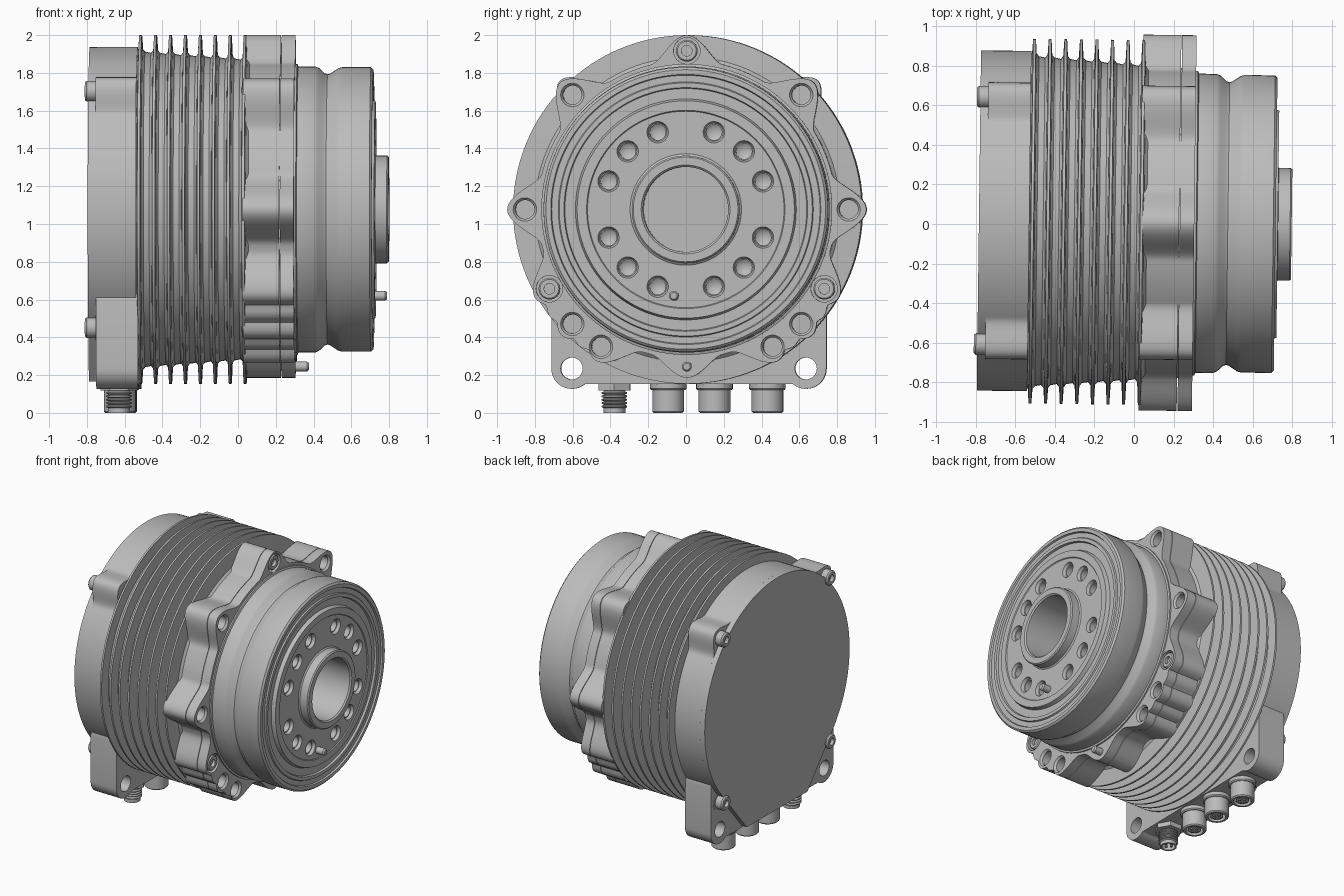
import bpy, bmesh
from math import sin, cos, pi, radians
from mathutils import Matrix, Vector

if "Cube" in bpy.data.objects:
    bpy.data.objects.remove(bpy.data.objects["Cube"])

C = 1.077  # height of the motor axis
parts = []

grey = bpy.data.materials.new("machined grey")
grey.use_nodes = True
grey.diffuse_color = (0.5, 0.5, 0.5, 1)
grey.node_tree.nodes["Principled BSDF"].inputs["Base Color"].default_value = (0.5, 0.5, 0.5, 1)


def finish(name, bm):
    bmesh.ops.recalc_face_normals(bm, faces=bm.faces)
    mesh = bpy.data.meshes.new(name)
    bm.to_mesh(mesh)
    bm.free()
    mesh.materials.append(grey)
    ob = bpy.data.objects.new(name, mesh)
    bpy.context.collection.objects.link(ob)
    parts.append(ob)
    return ob


def lathe(name, profile, places=((0, C),), seg=32, x=0, upright=False):
    """Spin (along, radius) points; one copy per place."""
    bm = bmesh.new()
    for a, b in places:
        if upright:
            origin, axis, out = Vector((a, b, 0)), Vector((0, 0, 1)), Vector((1, 0, 0))
        else:
            origin, axis, out = Vector((x, a, b)), Vector((1, 0, 0)), Vector((0, 0, 1))
        vs = [bm.verts.new(origin + axis * t + out * r) for t, r in profile]
        es = [bm.edges.new(p) for p in zip(vs, vs[1:])]
        bmesh.ops.spin(bm, geom=vs + es, cent=origin, axis=axis, angle=2 * pi, steps=seg)
    bmesh.ops.remove_doubles(bm, verts=bm.verts, dist=0.0002)
    return finish(name, bm)


def prism(name, outline, x0, x1):
    bm = bmesh.new()
    face = bm.faces.new([bm.verts.new((x0, y, z)) for y, z in outline])
    new = bmesh.ops.extrude_face_region(bm, geom=[face])["geom"]
    bmesh.ops.translate(bm, vec=(x1 - x0, 0, 0), verts=[v for v in new if isinstance(v, bmesh.types.BMVert)])
    return finish(name, bm)


def cut(target, cutter):
    mod = target.modifiers.new("holes", "BOOLEAN")
    mod.operation, mod.solver, mod.object = "DIFFERENCE", "EXACT", cutter
    bpy.context.view_layer.objects.active = target
    bpy.ops.object.modifier_apply(modifier=mod.name)


def drop(cutter):
    parts.remove(cutter)
    bpy.data.objects.remove(cutter)


def polar(r, *degrees):
    return [(r * cos(radians(d)), C + r * sin(radians(d))) for d in degrees]


def lobed(base, lobes, width=14, steps=360):
    """Round outline with smooth lobes given as (angle, peak radius)."""
    pts = []
    for i in range(steps):
        a, r = i * 360 / steps, base
        for centre, peak in lobes:
            t = max(0, 1 - abs((a - centre + 180) % 360 - 180) / width)
            r = max(r, base + (peak - base) * t * t * (3 - 2 * t))
        pts += polar(r, a)
    return pts


def both(*right):
    return [*right, *(180 - a for a in right)]


# Rear cover, its lower extension and upper screw lugs
rim = polar(0.861, *range(-40, 221, 2))
prism("rear_plate", rim + [(-0.36, 0.165), (0.36, 0.165)], -0.785, -0.74)
prism("rear_cover", lobed(0.861, [(45, 0.965), (135, 0.965)], 10), -0.745, -0.53)

# Mounting block with two ears
ear = [(0.62 + 0.108 * cos(radians(a)), 0.235 + 0.108 * sin(radians(a))) for a in range(-130, 1, 10)]
half = ear + [(0.728, 0.58), (0.72, 0.64), (0.69, 0.69)]
block = prism("mounting_block", half + [(-y, z) for y, z in reversed(half)], -0.742, -0.52)
holes = lathe("ear_cutter", [(-0.9, 0), (-0.9, 0.058), (-0.4, 0.058), (-0.4, 0)],
              [(0.62, 0.235), (-0.62, 0.235)])
cut(block, holes)
drop(holes)

# Rear cover screws with sockets
lathe("rear_screws", [(0.1, 0), (0.1, 0.038), (0.058, 0.038), (0.058, 0.055), (0.01, 0.055), (0, 0.046),
                      (0, 0.026), (0.025, 0.026), (0.025, 0)], polar(0.885, *both(45, -45)), x=-0.803)
lathe("rear_screw_seats", [(0, 0), (0, 0.07), (0.2, 0.07), (0.2, 0)],
      polar(0.885, *both(45, -45)), x=-0.745)

# Finned housing: tapering core with filleted fin roots
profile = [(-0.54, 0), (-0.54, 0.835)]
for i in range(8):
    x = -0.515 + i * 0.079
    root = 0.835 - i * 0.006
    profile += [(x - 0.024, root), (x - 0.012, root + 0.014), (x - 0.007, 0.923),
                (x + 0.007, 0.923), (x + 0.012, root + 0.014), (x + 0.024, root)]
lathe("finned_housing", profile + [(0.07, 0.785), (0.07, 0)], seg=128)

# Two-layer lobed flange with through holes and counterbores
lobes = [(90, 0.923), (-90, 0.891)]
for a, peak in ((0, 0.951), (45, 0.95), (-30, 0.93), (-38, 0.92), (-45, 0.94), (-52, 0.92), (-59, 0.935)):
    lobes += [(a, peak), (180 - a, peak)]
outline = lobed(0.79, lobes)
rear_flange = prism("rear_flange", outline, 0.035, 0.228)
front_flange = prism("front_flange", outline, 0.232, 0.305)
lathe("flange_seam", [(0.2, 0), (0.2, 0.785), (0.25, 0.785), (0.25, 0)], seg=96)
bolt_holes = lathe("bolt_cutter", [(-0.1, 0), (-0.1, 0.05), (0.29, 0.05), (0.315, 0.07), (0.315, 0)],
                   polar(0.857, *both(0, 45, -45, -58)))
screw_spots = polar(0.84, 90, -30, 210)
counterbores = lathe("counterbore_cutter", [(0.25, 0), (0.25, 0.07), (0.32, 0.07), (0.32, 0)], screw_spots)
for flange in (rear_flange, front_flange):
    cut(flange, bolt_holes)
cut(front_flange, counterbores)
drop(bolt_holes)
drop(counterbores)
lathe("flange_screws", [(0.24, 0), (0.24, 0.057), (0.295, 0.057), (0.303, 0.05), (0.303, 0.028),
                        (0.28, 0.028), (0.28, 0)], screw_spots)

# Output body: waisted drum, ringed face, hub with blind bore
body = lathe("output_body", [
    (0.25, 0), (0.25, 0.77), (0.315, 0.77), (0.32, 0.757), (0.41, 0.757), (0.43, 0.748), (0.46, 0.72),
    (0.475, 0.715), (0.49, 0.72), (0.53, 0.747), (0.55, 0.753), (0.705, 0.753), (0.717, 0.74),
    (0.717, 0.715), (0.705, 0.71), (0.705, 0.675), (0.715, 0.67), (0.715, 0.645), (0.7, 0.64),
    (0.7, 0.585), (0.728, 0.575), (0.728, 0.525), (0.722, 0.52), (0.722, 0.295), (0.73, 0.285),
    (0.79, 0.285), (0.798, 0.277), (0.798, 0.235), (0.788, 0.225), (0.45, 0.225), (0.45, 0)], seg=128)
face_holes = lathe("face_cutter", [(0.6, 0), (0.63, 0.042), (0.7, 0.042), (0.7, 0.048), (0.735, 0.062), (0.735, 0)],
                   polar(0.435, *[q + d for q in (45, 135, 225, 315) for d in (-25, 0, 25)]))
cut(body, face_holes)
drop(face_holes)

# Locating pins
for name, spot, x in (("face_pin", (-0.063, 0.62), 0.69), ("flange_pin", (0, 0.245), 0.275)):
    lathe(name, [(0, 0), (0, 0.026), (0.09, 0.026), (0.1, 0.018), (0.1, 0)], [spot], 20, x=x)

# Connector collars, sockets with contacts, and the threaded connector
X = -0.625
sockets = [(X, -0.11), (X, 0.135), (X, 0.415)]
lathe("socket_collars", [(0.3, 0), (0.3, 0.097), (0.128, 0.097), (0.12, 0.09), (0.12, 0)],
      sockets, upright=True)
lathe("sockets", [(0.2, 0), (0.2, 0.084), (0.008, 0.084), (0, 0.076), (0, 0.06), (0.05, 0.06),
                  (0.05, 0.045), (0.008, 0.045), (0.008, 0)], sockets, upright=True)
lathe("hex_collar", [(0.3, 0), (0.3, 0.097), (0.118, 0.097), (0.118, 0)], [(X, -0.395)], 6, upright=True)
thread = [(0.2, 0), (0.2, 0.055)]
for i in range(5):
    top = 0.115 - i * 0.018
    thread += [(top, 0.055), (top - 0.006, 0.068), (top - 0.012, 0.068)]
lathe("threaded_connector", thread + [(0.025, 0.058), (0, 0.058), (0, 0.046), (0.06, 0.046), (0.06, 0)],
      [(X, -0.395)], upright=True)
ring = [(0.024 * cos(k * pi / 2), 0.024 * sin(k * pi / 2)) for k in range(4)]
lathe("contact_pins", [(0.07, 0), (0.07, 0.009), (0.01, 0.009), (0.01, 0)],
      [(X + a, -0.395 + b) for a, b in ring], 10, upright=True)
lathe("socket_contacts", [(0.03, 0), (0.03, 0.01), (0.002, 0.01), (0.002, 0)],
      [(x + a, y + b) for x, y in sockets for a, b in ring], 10, upright=True)

# Slight turn of the whole unit about the vertical, then smooth shading
turn = Matrix.Translation((0, 0.008, 0)) @ Matrix.Rotation(-0.0127, 4, "Z")
bpy.ops.object.select_all(action="DESELECT")
for ob in parts:
    ob.data.transform(turn)
    ob.select_set(True)
bpy.context.view_layer.objects.active = body
bpy.ops.object.shade_smooth_by_angle(angle=radians(30))
